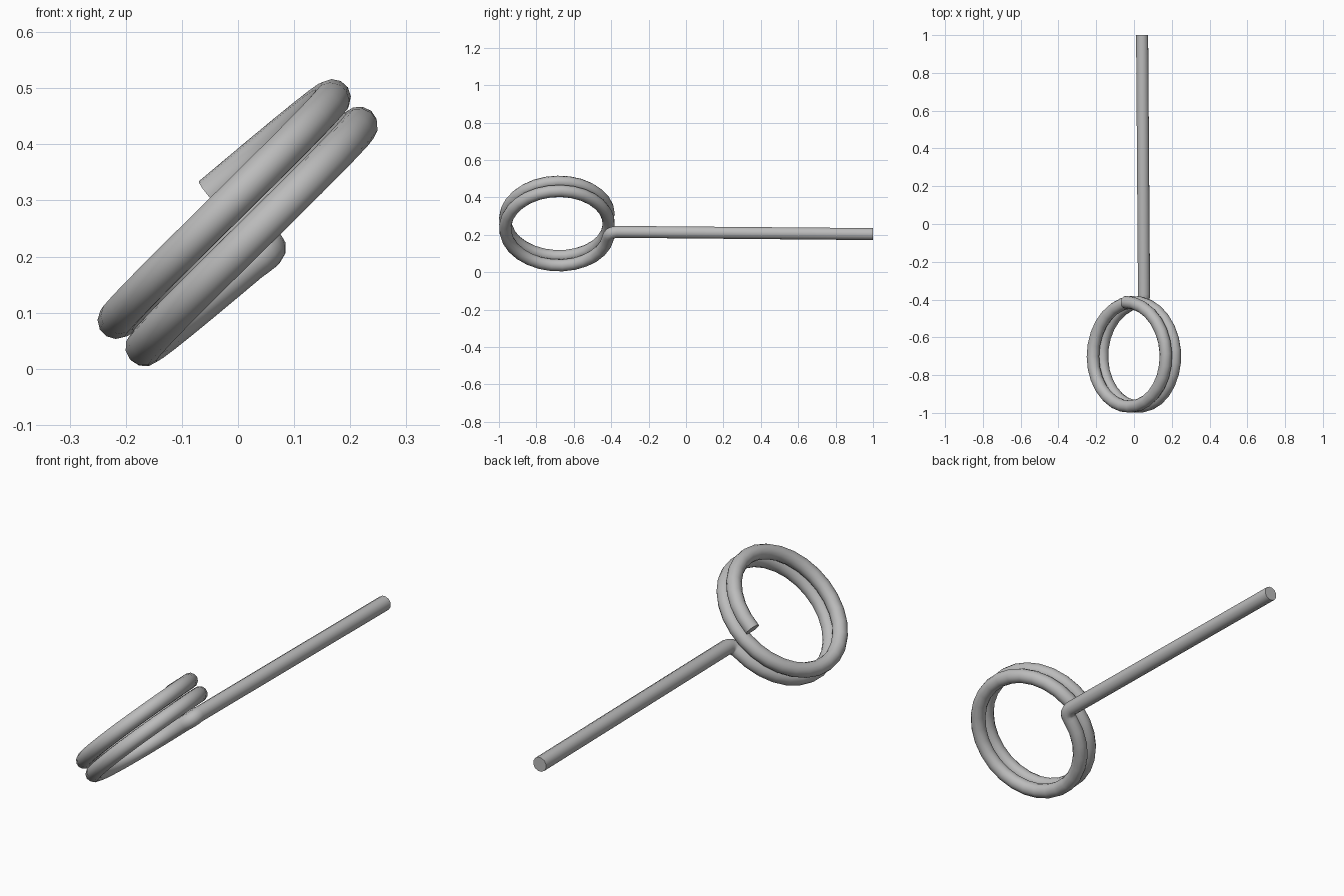
import bpy
import math
from mathutils import Vector

cube = bpy.data.objects.get("Cube")
if cube:
    bpy.data.objects.remove(cube, do_unlink=True)

WIRE = 0.033
RADIUS = 0.277
PITCH = 0.069
LEAN = 0.013
CENTRE = Vector((0, -0.69, 0.26))
RISE = Vector((1, 0, 1)).normalized()    # in-plane direction of the loops
AXIS = Vector((1, 0, -1)).normalized()   # direction the coil advances

steel = bpy.data.materials.new("grey steel")
steel.use_nodes = True
grey = (0.5, 0.5, 0.5, 1)
steel.diffuse_color = grey
steel.node_tree.nodes["Principled BSDF"].inputs["Base Color"].default_value = grey


def coil_point(turn):
    a = turn * math.tau
    along = PITCH * (turn - 1) + LEAN * math.sin(a)
    return (CENTRE + Vector((0, RADIUS * math.cos(a), 0))
            + RISE * RADIUS * math.sin(a) + AXIS * along)


# Two turns of coil, stopping just short of the bend
steps = 56
last_turn = 1.98
path = [coil_point(last_turn * i / steps) for i in range(steps + 1)]

# Tight bend from the coil into the straight stem
corner = Vector((0.054, -0.412, 0.211))
stem_start = Vector((0.053, -0.37, 0.216))
stem_end = Vector((0.043, 1, 0.204))
bend_start = path[-1]
for i in range(1, 6):
    t = i / 5
    path.append(bend_start.lerp(corner, t).lerp(corner.lerp(stem_start, t), t))
path.append(stem_end)

# Sweep a round wire along the path
curve = bpy.data.curves.new("coiled_wire", "CURVE")
curve.dimensions = "3D"
curve.bevel_depth = WIRE
curve.bevel_resolution = 4
curve.use_fill_caps = True
spline = curve.splines.new("POLY")
spline.points.add(len(path) - 1)
for point, co in zip(spline.points, path):
    point.co = (*co, 1)
curve.materials.append(steel)

wire = bpy.data.objects.new("coiled_wire", curve)
bpy.context.collection.objects.link(wire)
bpy.ops.object.select_all(action="DESELECT")
wire.select_set(True)
bpy.context.view_layer.objects.active = wire
bpy.ops.object.convert(target="MESH")
bpy.ops.object.shade_smooth_by_angle(angle=math.radians(45))
